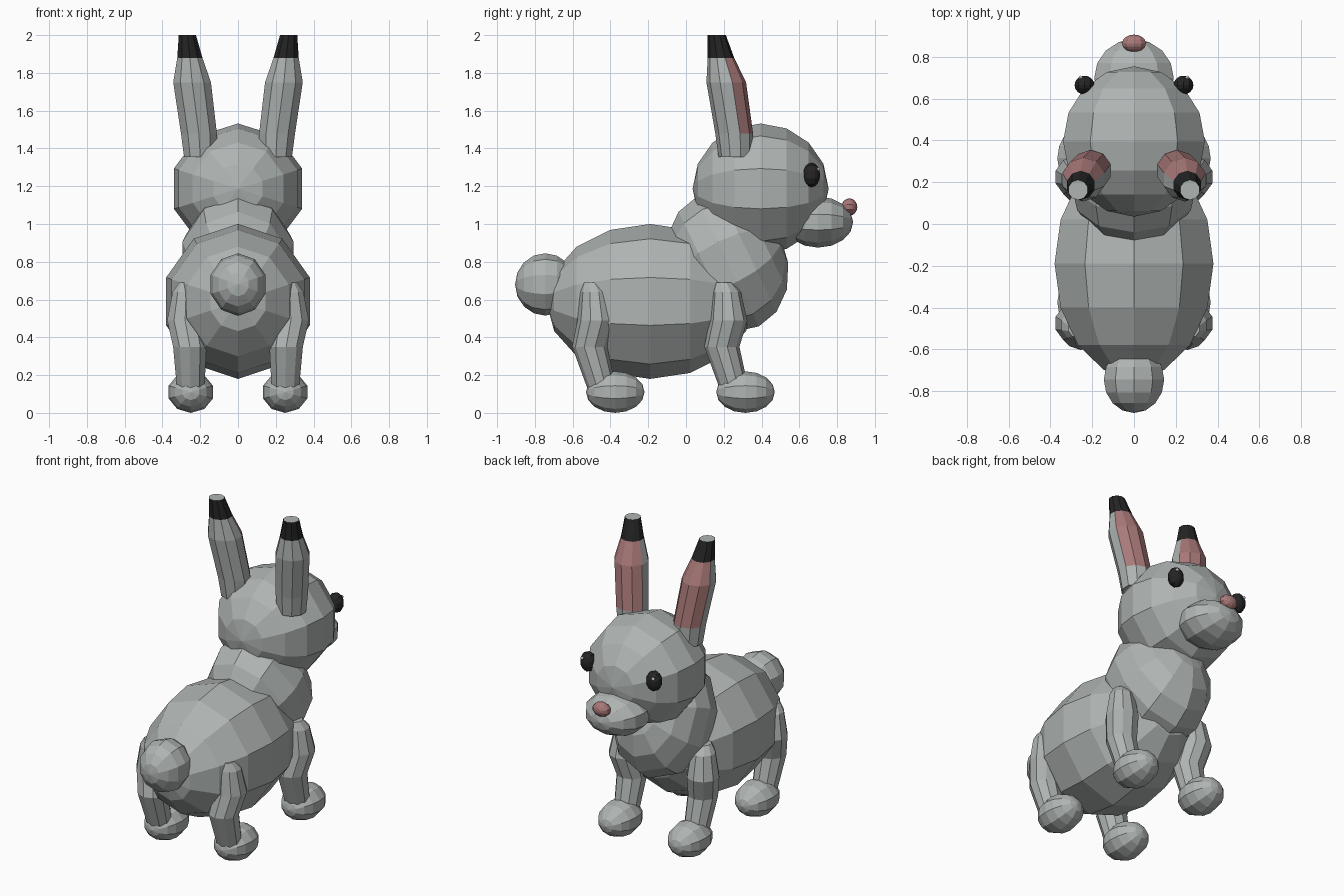
import bpy, bmesh
from math import pi, sin, cos, atan2
from mathutils import Matrix, Vector

cube = bpy.data.objects.get("Cube")
if cube:
    bpy.data.objects.remove(cube, do_unlink=True)

SIDES, RINGS = 10, 8


def material(name, rgb):
    mat = bpy.data.materials.new(name)
    mat.use_nodes = True
    mat.diffuse_color = (*rgb, 1)
    mat.node_tree.nodes["Principled BSDF"].inputs["Base Color"].default_value = (*rgb, 1)
    return mat


FUR = material("grey fur", (0.43, 0.46, 0.45))
PINK = material("dusty pink", (0.40, 0.19, 0.19))
BLACK = material("soft black", (0.018, 0.018, 0.018))
WHITE = material("eye white", (0.85, 0.85, 0.85))


def add_object(name, bm, mats):
    bmesh.ops.recalc_face_normals(bm, faces=bm.faces)
    mesh = bpy.data.meshes.new(name)
    bm.to_mesh(mesh)
    bm.free()
    for mat in mats:
        mesh.materials.append(mat)
    obj = bpy.data.objects.new(name, mesh)
    bpy.context.collection.objects.link(obj)
    return obj


def ball(name, centre, size, mat=FUR, tilt=0):
    """Faceted ellipsoid whose poles point along y, with an edge line on top."""
    bm = bmesh.new()
    bmesh.ops.create_uvsphere(bm, u_segments=SIDES, v_segments=RINGS, radius=1)
    rim = next(v.co for v in bm.verts if abs(v.co.z) < 0.01)
    turn = Matrix.Rotation(pi / 2 - atan2(rim.y, rim.x), 4, "Z")
    place = (Matrix.Translation(centre) @ Matrix.Rotation(tilt, 4, "X")
             @ Matrix.Diagonal((*size, 1)) @ Matrix.Rotation(pi / 2, 4, "X") @ turn)
    bm.transform(place)
    return add_object(name, bm, [mat])


def tube(name, rings, mats, side, rule=None):
    """Loft horizontal rings (x, y, z, radius); rule picks a face's material."""
    bm = bmesh.new()
    loops = []
    for x, y, z, r in rings:
        angles = [pi / 10 + k * 2 * pi / SIDES for k in range(SIDES)]
        loops.append([bm.verts.new((side * (x + r * cos(a)), y + r * sin(a), z))
                      for a in angles])
    for level, (low, high) in enumerate(zip(loops, loops[1:])):
        for k in range(SIDES):
            n = (k + 1) % SIDES
            face = bm.faces.new((low[k], low[n], high[n], high[k]))
            if rule:
                face.material_index = rule(level, k)
    bm.faces.new(loops[0])
    bm.faces.new(loops[-1])
    return add_object(name, bm, mats)


def ear_colour(level, k):
    if level == 3:
        return 2
    return 1 if level in (1, 2) and k < 4 else 0


# Trunk, head and tail
ball("body", (0, -0.19, 0.59), (0.40, 0.55, 0.41))
ball("chest", (0, 0.22, 0.80), (0.31, 0.31, 0.38), tilt=0.45)
ball("head", (0, 0.395, 1.187), (0.357, 0.36, 0.345))
ball("muzzle", (0, 0.70, 1.01), (0.20, 0.185, 0.135))
ball("nose", (0, 0.865, 1.09), (0.06, 0.042, 0.046), PINK)
ball("tail", (0, -0.745, 0.68), (0.152, 0.16, 0.165))

EAR = [(0.20, 0.262, 1.355, 0.09), (0.207, 0.255, 1.48, 0.10),
       (0.243, 0.213, 1.75, 0.105), (0.255, 0.185, 1.88, 0.07),
       (0.268, 0.163, 2.0, 0.048)]
LEG = [(0.27, 0.20, 0.69, 0.045), (0.275, 0.215, 0.64, 0.075),
       (0.28, 0.225, 0.49, 0.10), (0.255, 0.19, 0.35, 0.093),
       (0.25, 0.26, 0.11, 0.075)]

for label, side in (("left", 1), ("right", -1)):
    # Ears and eyes
    tube(label + "_ear", EAR, [FUR, PINK, BLACK], side, ear_colour)
    ball(label + "_eye", (side * 0.237, 0.665, 1.26), (0.05, 0.045, 0.065), BLACK)
    ball(label + "_eye_glint", (side * 0.255, 0.70, 1.29), (0.01, 0.01, 0.01), WHITE)
    # Legs and paws
    for place, shift in (("front", 0), ("back", -0.7)):
        path = [(x, y + shift, z, r) for x, y, z, r in LEG]
        tube(f"{place}_{label}_leg", path, [FUR], side)
        ball(f"{place}_{label}_paw", (side * 0.25, 0.315 + shift * 0.985, 0.11),
             (0.123, 0.155, 0.11))
